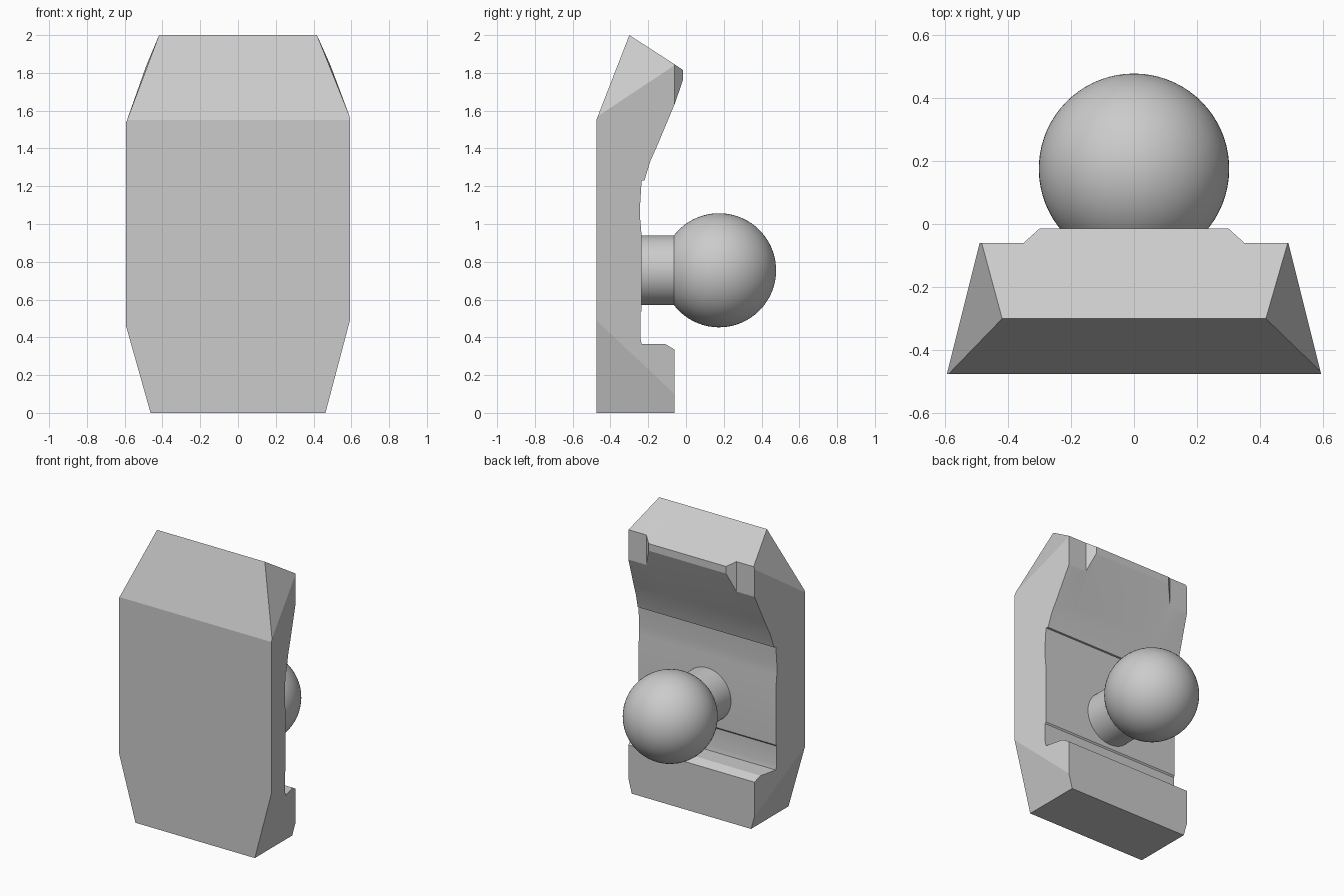
import bpy, bmesh, math
from mathutils import Vector

cube = bpy.data.objects.get("Cube")
if cube:
    bpy.data.objects.remove(cube, do_unlink=True)

grey = bpy.data.materials.new("plain_grey")
grey.use_nodes = True
COLOUR = (0.6, 0.6, 0.6, 1)
grey.diffuse_color = COLOUR
grey.node_tree.nodes["Principled BSDF"].inputs["Base Color"].default_value = COLOUR


def finish(bm, name, smooth_angle):
    bmesh.ops.recalc_face_normals(bm, faces=bm.faces)
    mesh = bpy.data.meshes.new(name)
    bm.to_mesh(mesh)
    bm.free()
    obj = bpy.data.objects.new(name, mesh)
    bpy.context.collection.objects.link(obj)
    mesh.materials.append(grey)
    bpy.ops.object.select_all(action='DESELECT')
    obj.select_set(True)
    bpy.context.view_layer.objects.active = obj
    bpy.ops.object.shade_smooth_by_angle(angle=math.radians(smooth_angle))
    return obj


# Side profile (y, z) of the plate: front, top, hooked lip, hollow back, foot
FRONT = [(-.475, 0), (-.475, 1.55), (-.3, 2)]
LIP_CLIPPED = [(-.06, 1.845), (-.06, 1.635)]
LIP_FULL = [(-.015, 1.815), (-.015, 1.765)]
BACK = [(-.15, 1.42), (-.19, 1.33), (-.22, 1.23), (-.235, 1.23),
        (-.243, 1.1), (-.243, 1.03), (-.235, .94), (-.235, .54), (-.242, .53),
        (-.242, .4), (-.235, .365), (-.11, .365), (-.06, .335), (-.06, 0)]

# Plate: sweep the profile across x, with the lip clipped near both ends
bm = bmesh.new()
rings = []
for x, lip in ((-.7, LIP_CLIPPED), (-.35, LIP_CLIPPED), (-.3, LIP_FULL),
               (.3, LIP_FULL), (.35, LIP_CLIPPED), (.7, LIP_CLIPPED)):
    rings.append([bm.verts.new((x, y, z)) for y, z in FRONT + lip + BACK])
count = len(rings[0])
for a, b in zip(rings, rings[1:]):
    for i in range(count):
        j = (i + 1) % count
        bm.faces.new((a[i], a[j], b[j], b[i]))
bm.faces.new(rings[0])
bm.faces.new(rings[-1])


def trim(point, normal):
    """Slice away everything beyond a plane and cap the cut."""
    cut = bmesh.ops.bisect_plane(
        bm, geom=bm.verts[:] + bm.edges[:] + bm.faces[:], dist=1e-5,
        plane_co=point, plane_no=Vector(normal).normalized(), clear_outer=True)
    edges = [e for e in cut["geom_cut"] if isinstance(e, bmesh.types.BMEdge)]
    bmesh.ops.holes_fill(bm, edges=edges, sides=0)


# Tapered sides with upper and lower corner chamfers
for side, low, high in ((1, .48, 1.575), (-1, .45, 1.545)):
    trim((side * .593, -.475, 1), (side, .25, 0))
    trim((side * .418, -.3, 2), (side * (2 - high), -.01, .175))
    trim((side * .463, 0, 0), (side * low, 0, -.127))
bmesh.ops.triangulate(bm, faces=[f for f in bm.faces if len(f.verts) > 4])
finish(bm, "back_plate", 20)


# Neck and ball: one profile (radius, y) spun about the y axis
BALL_Y, BALL_Z, BALL_R, NECK_R = .175, .755, .302, .185
start = math.pi - math.asin(NECK_R / BALL_R)
profile = [(NECK_R, -.26)]
STEPS = 28
for i in range(STEPS + 1):
    t = start * (1 - i / STEPS)
    profile.append((BALL_R * math.sin(t), BALL_Y + BALL_R * math.cos(t)))
bm = bmesh.new()
verts = [bm.verts.new((r, y, BALL_Z)) for r, y in profile]
edges = [bm.edges.new(pair) for pair in zip(verts, verts[1:])]
bmesh.ops.spin(bm, geom=verts + edges, cent=(0, 0, BALL_Z), axis=(0, 1, 0),
               angle=math.tau, steps=64)
bmesh.ops.remove_doubles(bm, verts=bm.verts, dist=1e-4)
finish(bm, "ball_and_neck", 30)
